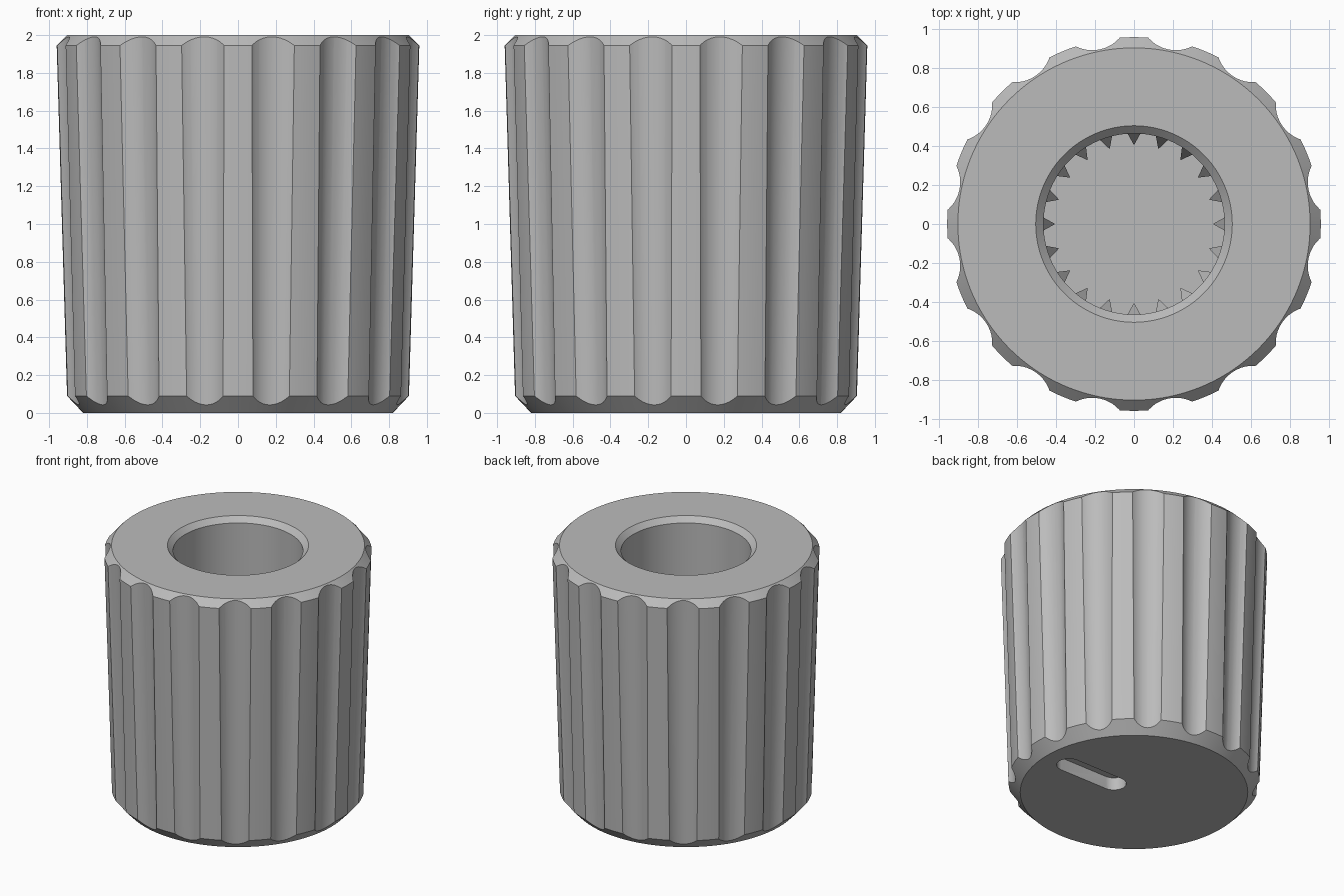
import bpy, bmesh, math
from mathutils import Vector

cube = bpy.data.objects.get("Cube")
if cube:
    bpy.data.objects.remove(cube, do_unlink=True)

grey = bpy.data.materials.new("mid grey plastic")
grey.use_nodes = True
GREY = (0.5, 0.5, 0.5, 1)
grey.diffuse_color = GREY
grey.node_tree.nodes["Principled BSDF"].inputs["Base Color"].default_value = GREY

FLOOR = 0.4      # bottom of the shaft hole
FLUTES, TEETH = 16, 20


def polar(r, angle, z):
    return Vector((r * math.cos(angle), r * math.sin(angle), z))


def finish(bm, name):
    bmesh.ops.recalc_face_normals(bm, faces=bm.faces)
    mesh = bpy.data.meshes.new(name)
    bm.to_mesh(mesh)
    bm.free()
    obj = bpy.data.objects.new(name, mesh)
    bpy.context.collection.objects.link(obj)
    mesh.materials.append(grey)
    return obj


def lathe(name, profile, steps):
    bm = bmesh.new()
    verts = [bm.verts.new((r, 0, z)) for r, z in profile]
    edges = [bm.edges.new(pair) for pair in zip(verts, verts[1:])]
    bmesh.ops.spin(bm, geom=verts + edges, axis=(0, 0, 1), cent=(0, 0, 0),
                   angle=math.tau, steps=steps, use_merge=True)
    bmesh.ops.remove_doubles(bm, verts=bm.verts, dist=0.0001)
    return finish(bm, name)


def loft(bm, low, high):
    """Closed prism between two matching outlines."""
    a = [bm.verts.new(p) for p in low]
    b = [bm.verts.new(p) for p in high]
    bm.faces.new(a[::-1])
    bm.faces.new(b)
    for i in range(len(a)):
        j = (i + 1) % len(a)
        bm.faces.new((a[i], a[j], b[j], b[i]))


def cut(target, cutter):
    mod = target.modifiers.new(cutter.name, 'BOOLEAN')
    mod.operation, mod.solver, mod.object = 'DIFFERENCE', 'EXACT', cutter
    bpy.context.view_layer.objects.active = target
    bpy.ops.object.modifier_apply(modifier=mod.name)
    bpy.data.objects.remove(cutter, do_unlink=True)


# Tapered body with chamfered rims and a blind shaft hole
body = lathe("knob_body", [
    (0, 0), (0.82, 0), (0.905, 0.09), (0.96, 1.945), (0.905, 2),
    (0.505, 2), (0.465, 1.96), (0.465, FLOOR), (0, FLOOR)], 160)

# Grip flutes, leaning with the taper of the body
bm = bmesh.new()
for i in range(FLUTES):
    angle = (i + 0.5) * math.tau / FLUTES
    rings = []
    for z, inner, radius in ((-0.1, 0.856, 0.143), (2.1, 0.917, 0.187)):
        centre = polar(inner + radius, angle, z)
        rings.append([centre + polar(radius, angle + k * math.tau / 48, 0)
                      for k in range(48)])
    loft(bm, *rings)
cut(body, finish(bm, "flute_cutter"))

# Rounded pointer slot in the closed end
bm = bmesh.new()
outline = []
for x, start in ((0.61, -math.pi / 2), (0.19, math.pi / 2)):
    outline += [Vector((x, 0, 0)) + polar(0.09, start + k * math.pi / 16, 0)
                for k in range(17)]
loft(bm, [p + Vector((0, 0, -0.1)) for p in outline],
     [p + Vector((0, 0, 0.1)) for p in outline])
cut(body, finish(bm, "slot_cutter"))

# Shaft splines with a sloping lead-in at the top
bm = bmesh.new()
for i in range(TEETH):
    angle = i * math.tau / TEETH
    half = 0.075
    sides = [polar(0.47, angle - half, 0), polar(0.47, angle + half, 0)]
    low = sides + [polar(0.405, angle, 0)]
    high = [p + Vector((0, 0, 1.3)) for p in sides] + [polar(0.405, angle, 1.15)]
    low = [p + Vector((0, 0, FLOOR - 0.01)) for p in low]
    loft(bm, low, high)
splines = finish(bm, "shaft_splines")

for obj in (body, splines):
    bpy.ops.object.select_all(action='DESELECT')
    obj.select_set(True)
    bpy.context.view_layer.objects.active = obj
    bpy.ops.object.shade_smooth_by_angle(angle=math.radians(20))
